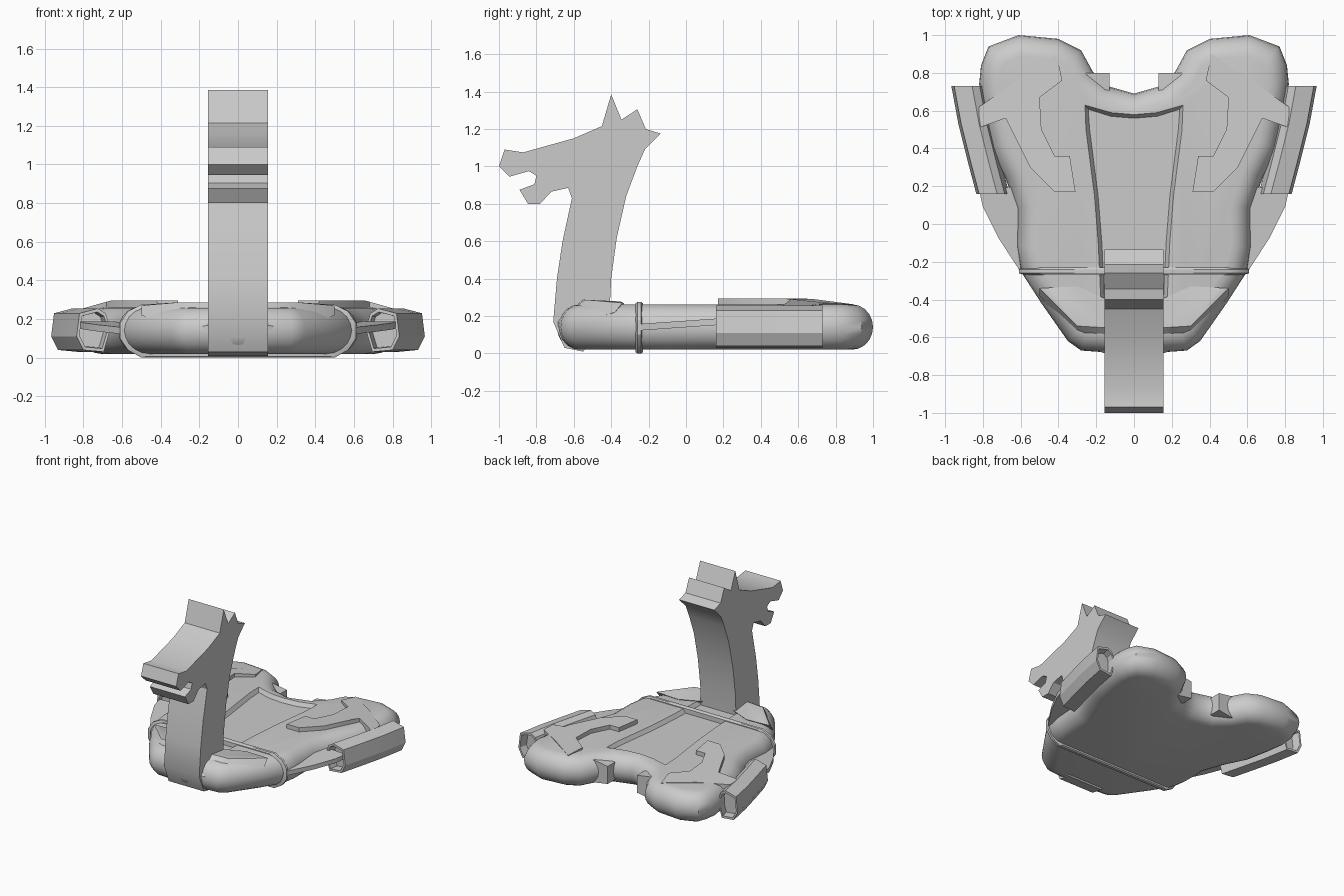
import bpy, bmesh, math
from mathutils import Vector

if "Cube" in bpy.data.objects:
    bpy.data.objects.remove(bpy.data.objects["Cube"], do_unlink=True)

grey = bpy.data.materials.new("plain grey")
grey.use_nodes = True
grey.diffuse_color = (0.6, 0.6, 0.6, 1)
grey.node_tree.nodes["Principled BSDF"].inputs["Base Color"].default_value = grey.diffuse_color


def finish(name, bm, angle=30):
    """Turn a bmesh into a shaded object."""
    bmesh.ops.recalc_face_normals(bm, faces=bm.faces)
    mesh = bpy.data.meshes.new(name)
    bm.to_mesh(mesh)
    bm.free()
    mesh.materials.append(grey)
    ob = bpy.data.objects.new(name, mesh)
    bpy.context.collection.objects.link(ob)
    shade(ob, angle)
    return ob


def shade(ob, angle):
    bpy.ops.object.select_all(action="DESELECT")
    ob.select_set(True)
    bpy.context.view_layer.objects.active = ob
    bpy.ops.object.shade_smooth_by_angle(angle=math.radians(angle))


def loft(name, rings, angle=30):
    """Skin a series of equal rings and cap both ends."""
    bm = bmesh.new()
    loops = [[bm.verts.new(p) for p in ring] for ring in rings]
    for a, b in zip(loops, loops[1:]):
        for i in range(len(a)):
            j = (i + 1) % len(a)
            bm.faces.new((a[i], a[j], b[j], b[i]))
    bm.faces.new(loops[0])
    bm.faces.new(loops[-1])
    return finish(name, bm, angle)


def hull(name, points):
    bm = bmesh.new()
    for p in points:
        bm.verts.new(p)
    bmesh.ops.convex_hull(bm, input=bm.verts)
    return finish(name, bm)


def mirrored(half):
    """Close a half outline whose first and last points lie on the centre line."""
    return half + [(-x, y) for x, y in reversed(half[1:-1])]


def inset(outline, d):
    """Move a counter-clockwise outline inwards."""
    out = []
    n = len(outline)
    for i in range(n):
        p, q, r = (Vector(outline[k % n]) for k in (i - 1, i, i + 1))
        u, v = (q - p).normalized(), (r - q).normalized()
        nu, nv = Vector((-u.y, u.x)), Vector((-v.y, v.x))
        m = (nu + nv).normalized()
        out.append(q + m * d / max(m.dot(nu), 0.7))
    return out


def at_height(outline, z):
    return [(p[0], p[1], z) for p in outline]


# Rounded hull
hull_half = [(0, -.69), (.28, -.67), (.35, -.62), (.49, -.42), (.6, -.25), (.62, -.12),
             (.62, .08), (.68, .24), (.76, .4), (.8, .6), (.82, .74), (.81, .84), (.77, .94),
             (.61, 1), (.4, .98), (.28, .92), (.22, .81), (.14, .73), (0, .69)]
hull_outline = mirrored(hull_half)
rings = []
for k in range(11):
    t = math.pi * k / 10
    rings.append(at_height(inset(hull_outline, .11 * (1 - math.sin(t))), .141 - .121 * math.cos(t)))
body = loft("body", rings, 45)

# Sunken centre panel with sloping walls
panel = mirrored([(0, -.54), (.17, -.54), (.19, -.1), (.21, .15), (.255, .5), (.26, .63),
                  (.12, .59), (0, .58)])
cutter = loft("panel_cutter", [at_height(inset(panel, .02), .232), at_height(panel, .263),
                               at_height(panel, .32)])
cut = body.modifiers.new("panel", "BOOLEAN")
cut.operation, cut.solver, cut.object = "DIFFERENCE", "EXACT", cutter
bpy.context.view_layer.objects.active = body
bpy.ops.object.modifier_apply(modifier=cut.name)
bpy.data.objects.remove(cutter, do_unlink=True)
shade(body, 45)

# Neck and head as one flat-sided profile
profile = [(-1, 1), (-.97, 1.09), (-.87, 1.075), (-.6, 1.15), (-.45, 1.215), (-.4, 1.385),
           (-.345, 1.25), (-.26, 1.305), (-.215, 1.2), (-.135, 1.175), (-.22, 1.09), (-.26, 1),
           (-.32, .84), (-.37, .62), (-.4, .4), (-.41, .2), (-.55, .01), (-.65, .03), (-.71, .17),
           (-.69, .4), (-.66, .6), (-.61, .83), (-.63, .885), (-.72, .865), (-.78, .8),
           (-.845, .8), (-.89, .875), (-.81, .905), (-.8, .95), (-.84, .975), (-.945, .945)]
loft("neck_and_head", [[(x, y, z) for y, z in profile] for x in (-.155, .155)])

# Raised collar around the hull
section = mirrored([(0, 0), (.5, 0), (.57, .04), (.61, .1), (.61, .18), (.57, .24), (.5, .275), (0, .275)])
loft("collar", [[(x * s, y, .14 + (z - .14) * s) for x, z in section]
                for y, s in ((-.27, .95), (-.26, 1), (-.24, 1), (-.23, .95))])

# Six-sided side pod section, relative to the pod centre
pod = [(-.085, .01), (-.06, .09), (-.02, .115), (.075, .09), (.09, -.03), (.055, -.1), (-.05, -.11)]


def pod_ring(side, x, y, scale=1):
    return [(side * (x + u * scale), y, .14 + v * scale) for u, v in pod]


hook = [(.31, .17, .295), (.42, .17, .295), (.55, .3, .295), (.66, .52, .295), (.68, .56, .29),
        (.82, .51, .25), (.82, .62, .25), (.62, .76, .27), (.41, .9, .262), (.38, .76, .28),
        (.5, .67, .292), (.49, .5, .295), (.42, .36, .295), (.34, .36, .295)]

for side, label in ((1, "left"), (-1, "right")):
    # Pod, open at both ends
    loft(label + "_pod", [pod_ring(side, x, y, s) for x, y, s in (
        (.76, .22, .8), (.745, .16, .84), (.745, .16, 1), (.79, .33, 1), (.84, .53, 1),
        (.877, .73, 1), (.877, .73, .84), (.865, .67, .8))])

    # Thin fin between the waist and the pod
    fin = [(.55, -.25), (.61, -.24), (.72, -.07), (.8, .09), (.82, .18), (.6, .2)]
    loft(label + "_fin", [[(side * x, y, z + .07 * y) for x, y in fin] for z in (.14, .175)])

    # Curved plate on the shoulder
    loft(label + "_shoulder_plate", [[(side * x, y, z - d) for x, y, z in hook] for d in (.06, 0)])

    # Slanted brow beside the neck
    hull(label + "_brow", [(side * x, y, z) for x, y, z in (
        (.14, -.69, .17), (.14, -.69, .145), (.31, -.63, .145), (.5, -.38, .22), (.5, -.34, .27),
        (.44, -.35, .278), (.3, -.54, .287), (.14, -.55, .287), (.14, -.4, .268),
        (.3, -.33, .268), (.14, -.5, .15))])

    # Small lug at the rear notch
    loft(label + "_rear_lug", [[(side * x, y, z) for x, z in (
        (.13, .07), (.26, .05), (.26, .23), (.13, .21))] for y in (.66, .8)])
